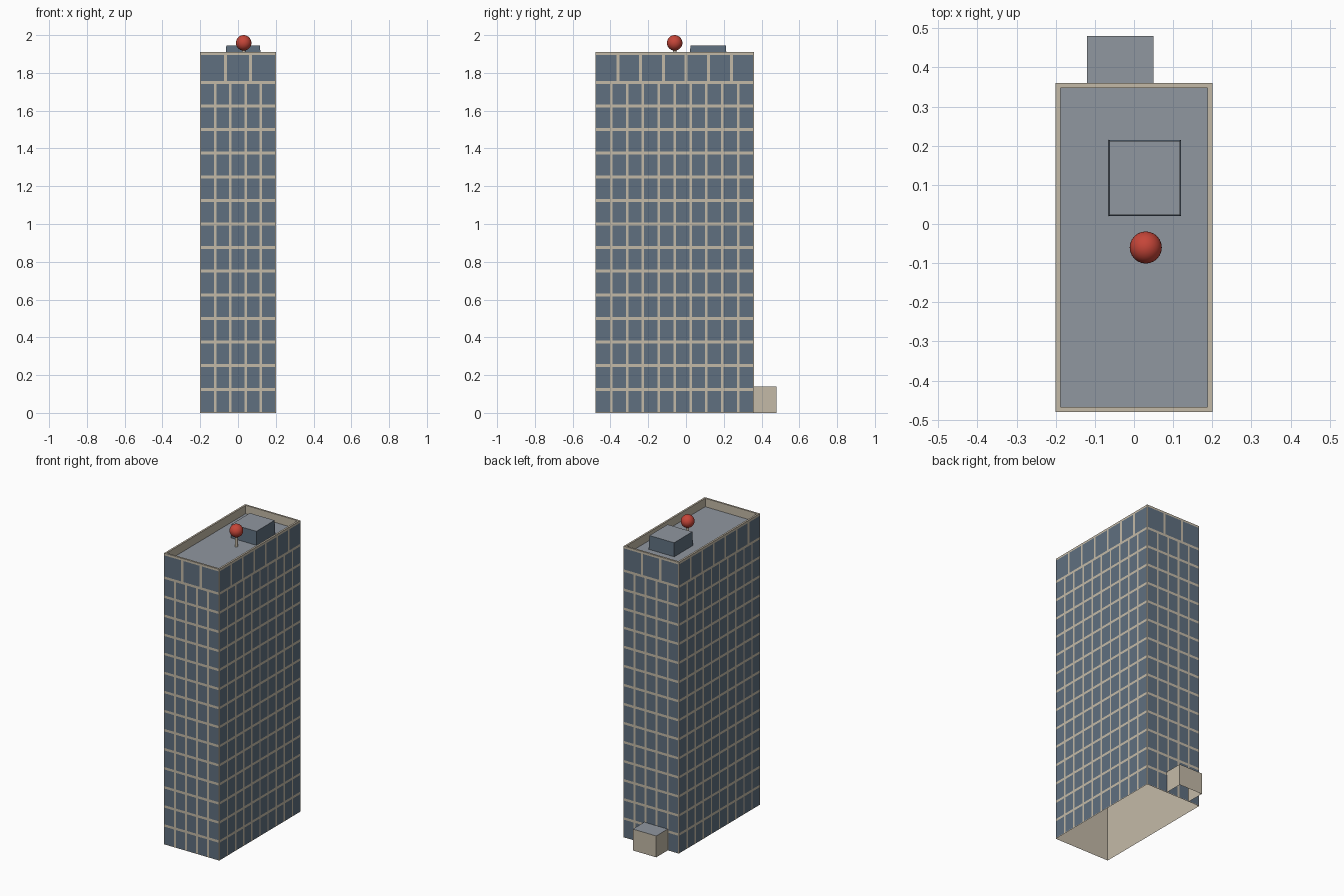
import bpy
import bmesh
from mathutils import Vector

cube = bpy.data.objects.get("Cube")
if cube:
    bpy.data.objects.remove(cube)


def material(name, rgb):
    m = bpy.data.materials.new(name)
    m.use_nodes = True
    m.diffuse_color = (*rgb, 1)
    m.node_tree.nodes["Principled BSDF"].inputs["Base Color"].default_value = (*rgb, 1)
    return m


STONE = material("warm stone", (0.55, 0.49, 0.39))
GLASS = material("blue glass", (0.115, 0.16, 0.215))
ROOF = material("grey roof", (0.28, 0.31, 0.35))
RED = material("beacon red", (0.56, 0.06, 0.04))

X0, X1, Y0, Y1 = -0.2, 0.2, -0.48, 0.36
TOP, DECK, RIM = 1.91, 1.855, 0.012


def finish(name, bm, *mats):
    mesh = bpy.data.meshes.new(name)
    bm.to_mesh(mesh)
    bm.free()
    for m in mats:
        mesh.materials.append(m)
    obj = bpy.data.objects.new(name, mesh)
    bpy.context.collection.objects.link(obj)
    return obj


def open_shell(name, bounds, levels, wall, skip=()):
    """Stack rectangles (inset, z), skip chosen sides, and cap the last one as a roof."""
    x0, x1, y0, y1 = bounds
    bm = bmesh.new()
    rings = []
    for d, z in levels:
        corners = [(x0 + d, y0 + d), (x1 - d, y0 + d), (x1 - d, y1 - d), (x0 + d, y1 - d)]
        rings.append([bm.verts.new((x, y, z)) for x, y in corners])
    for low, high in zip(rings, rings[1:]):
        for i in range(4):
            if i not in skip:
                j = (i + 1) % 4
                bm.faces.new((low[i], low[j], high[j], high[i]))
    bm.faces.new(rings[-1]).material_index = 1
    return finish(name, bm, wall, ROOF)


# Tower walls with parapet and sunken roof, hollow underneath
open_shell("tower_shell", (X0, X1, Y0, Y1),
           [(0, 0), (0, TOP), (RIM, TOP), (RIM, DECK)], STONE)

# Rooftop plant room
open_shell("roof_plant_room", (-0.065, 0.12, 0.02, 0.215),
           [(0, DECK), (0.003, 1.945)], GLASS)

# Rear entrance block, open towards the tower
open_shell("rear_entrance", (-0.12, 0.05, Y1, 0.48),
           [(0, 0), (0, 0.14)], STONE, skip=(0,))


# Window panes on all four sides
def window_wall(name, origin, along, normal, length, columns, top_columns):
    bm = bmesh.new()
    origin, along, normal = Vector(origin), Vector(along), Vector(normal)
    up = Vector((0, 0, 1))
    floor, floors, bar, edge = 0.125, 14, 0.008, 0.004

    def row(z0, z1, count, half):
        step = length / count
        for c in range(count):
            a = c * step + (half if c else edge)
            b = (c + 1) * step - (half if c < count - 1 else edge)
            quad = [(a, z0), (b, z0), (b, z1), (a, z1)]
            bm.faces.new([bm.verts.new(origin + along * s + up * z + normal * 0.0015)
                          for s, z in quad])

    for f in range(floors):
        row(f * floor + (bar if f else edge), (f + 1) * floor - bar, columns, 0.0065)
    row(floors * floor + bar, TOP - 0.014, top_columns, 0.008)
    finish(name, bm, GLASS)


W, D = X1 - X0, Y1 - Y0
window_wall("front_windows", (X0, Y0, 0), (1, 0, 0), (0, -1, 0), W, 5, 3)
window_wall("back_windows", (X1, Y1, 0), (-1, 0, 0), (0, 1, 0), W, 5, 3)
window_wall("left_windows", (X1, Y0, 0), (0, 1, 0), (1, 0, 0), D, 10, 7)
window_wall("right_windows", (X0, Y1, 0), (0, -1, 0), (-1, 0, 0), D, 10, 7)

# Beacon on its short mast
bpy.ops.mesh.primitive_cylinder_add(vertices=12, radius=0.009, depth=1.95 - DECK,
                                    location=(0.03, -0.06, (1.95 + DECK) / 2))
mast = bpy.context.object
mast.name = "beacon_mast"
mast.data.materials.append(STONE)
bpy.ops.object.shade_smooth_by_angle()

bpy.ops.mesh.primitive_uv_sphere_add(segments=24, ring_count=16, radius=0.041,
                                     location=(0.03, -0.06, 1.959))
beacon = bpy.context.object
beacon.name = "beacon_ball"
beacon.data.materials.append(RED)
bpy.ops.object.shade_smooth()
